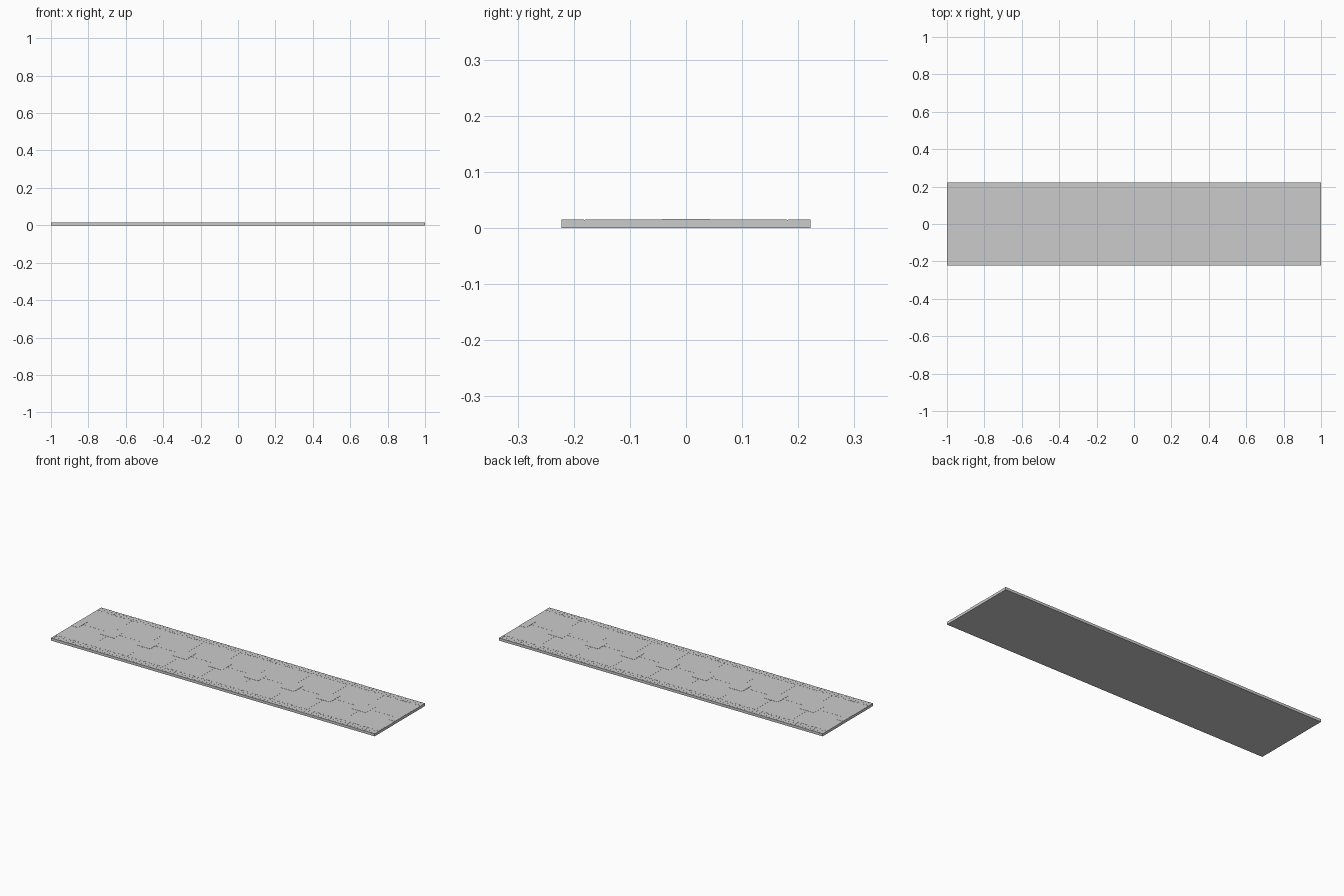
import bpy

if "Cube" in bpy.data.objects:
    bpy.data.objects.remove(bpy.data.objects["Cube"])

W = 0.222          # half width
TOP = 0.0148       # deck height
TILE = 2 / 9       # repeat along the length


def box(name, x0, x1, y0, y1, z0, z1):
    bpy.ops.mesh.primitive_cube_add(size=1, location=((x0 + x1) / 2, (y0 + y1) / 2, (z0 + z1) / 2))
    ob = bpy.context.object
    ob.name = name
    ob.scale = (x1 - x0, y1 - y0, z1 - z0)
    bpy.ops.object.transform_apply(location=False, rotation=False, scale=True)
    return ob


def repeat(ob, count, step):
    m = ob.modifiers.new("repeat", 'ARRAY')
    m.count = count
    m.use_relative_offset = False
    m.use_constant_offset = True
    m.constant_offset_displace = (step, 0, 0)


# Main slab
box("slab", -1, 1, -W, W, 0, TOP - 0.0006)

# Thin floor panels laid between the two edge strips
for side in (-1, 1):
    y = sorted((side * 0.002, side * 0.18))
    panel = box("floor_panel", -1, -1 + TILE - 0.002, *y, TOP - 0.001, TOP - 0.0002)
    repeat(panel, 9, TILE)

# Fine ribs along both long edges
for side in (-1, 1):
    y = sorted((side * 0.182, side * W))
    rib = box("edge_rib", -1, -1 + 0.012, *y, TOP - 0.001, TOP)
    repeat(rib, 90, 1.988 / 89)

# Raised square tiles along the middle, cut in half at both ends
for i in range(10):
    c = -1 + i * TILE
    box("centre_tile", max(-1, c - 0.043), min(1, c + 0.043), -0.043, 0.043, TOP - 0.001, TOP + 0.0007)
